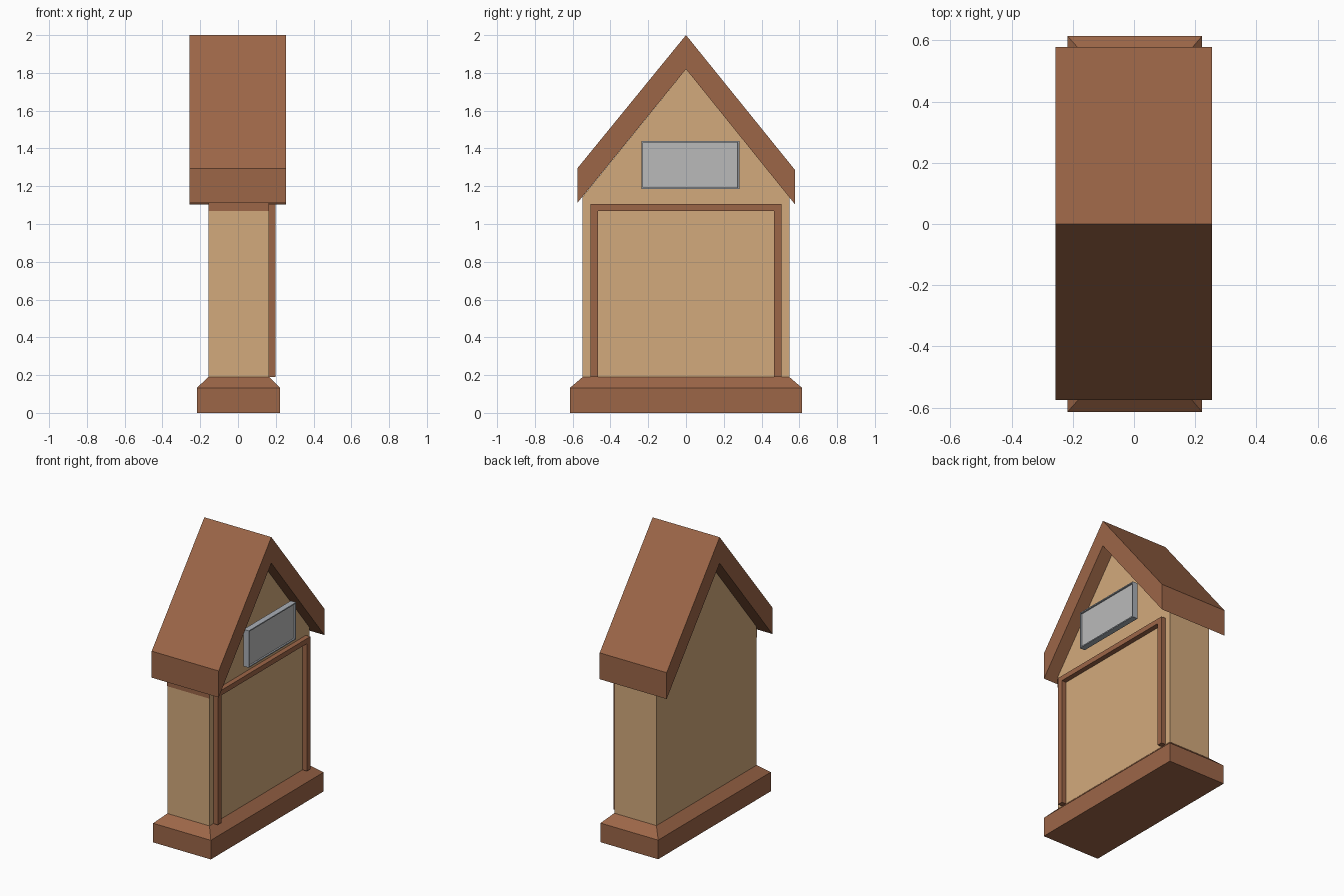
import bpy
import bmesh

cube = bpy.data.objects.get("Cube")
if cube:
    bpy.data.objects.remove(cube, do_unlink=True)


def material(name, rgb):
    mat = bpy.data.materials.new(name)
    mat.use_nodes = True
    colour = (*rgb, 1)
    mat.diffuse_color = colour
    mat.node_tree.nodes["Principled BSDF"].inputs["Base Color"].default_value = colour
    return mat


brown = material("brown wood", (0.335, 0.133, 0.064))
tan = material("tan wall", (0.65, 0.4, 0.2))
rim_grey = material("blue grey rim", (0.4, 0.43, 0.47))
panel_grey = material("grey panel", (0.49, 0.49, 0.49))


def finish(name, bm, *mats):
    bmesh.ops.recalc_face_normals(bm, faces=bm.faces[:])
    mesh = bpy.data.meshes.new(name)
    bm.to_mesh(mesh)
    bm.free()
    for mat in mats:
        mesh.materials.append(mat)
    obj = bpy.data.objects.new(name, mesh)
    bpy.context.collection.objects.link(obj)
    return obj


def loft(bm, rings):
    """Skin matching rings of points and cap both ends."""
    loops = [[bm.verts.new(p) for p in ring] for ring in rings]
    n = len(loops[0])
    for a, b in zip(loops, loops[1:]):
        for i in range(n):
            j = (i + 1) % n
            bm.faces.new((a[i], a[j], b[j], b[i]))
    bm.faces.new(loops[0])
    bm.faces.new(loops[-1])


def prism(name, profile, x0, x1, *mats):
    """Extrude a (y, z) outline along x."""
    bm = bmesh.new()
    loft(bm, [[(x, y, z) for y, z in profile] for x in (x0, x1)])
    return finish(name, bm, *mats)


def rect(x0, x1, y, z):
    return [(x0, -y, z), (x1, -y, z), (x1, y, z), (x0, y, z)]


WALL_L, WALL_R, WALL_Y = -0.157, 0.165, 0.547
BASE_TOP = 0.19

# Base plinth with bevelled top
bm = bmesh.new()
loft(bm, [rect(-0.218, 0.223, 0.615, 0), rect(-0.218, 0.223, 0.615, 0.132),
          rect(WALL_L, WALL_R, WALL_Y, BASE_TOP)])
finish("base", bm, brown)

# Gabled body
prism("body", [(-WALL_Y, BASE_TOP), (WALL_Y, BASE_TOP), (WALL_Y, 1.145),
               (0, 1.82), (-WALL_Y, 1.145)], WALL_L, WALL_R, tan)

# Thick pitched roof
prism("roof", [(-0.575, 1.112), (0, 1.82), (0.578, 1.103), (0.578, 1.285),
               (0, 2), (-0.575, 1.295)], -0.257, 0.255, brown)

# Trim band under the front eave
bm = bmesh.new()
loft(bm, [[(x, y, z) for x, z in ((WALL_L, 1.07), (WALL_R, 1.07),
                                  (WALL_R, 1.13), (WALL_L, 1.13))]
          for y in (-WALL_Y - 0.002, -WALL_Y + 0.002)])
finish("front_trim", bm, brown)

# Door surround: two posts and a lintel
outer, inner = 0.505, 0.467
prism("door_frame", [(-outer, BASE_TOP), (-inner, BASE_TOP), (-inner, 1.07),
                     (inner, 1.07), (inner, BASE_TOP), (outer, BASE_TOP),
                     (outer, 1.105), (-outer, 1.105)], WALL_R, 0.199, brown)

# Sign with a thin rim and sunken panel
sign = prism("sign", [(-0.235, 1.185), (0.282, 1.185), (0.282, 1.44),
                      (-0.235, 1.44)], 0.207, 0.247, rim_grey, panel_grey)
bm = bmesh.new()
bm.from_mesh(sign.data)
face = max(bm.faces, key=lambda f: f.calc_center_median().x)
bmesh.ops.inset_region(bm, faces=[face], thickness=0.011)
bmesh.ops.inset_region(bm, faces=[face], thickness=0.001, depth=-0.01)
face.material_index = 1
bm.to_mesh(sign.data)
bm.free()
